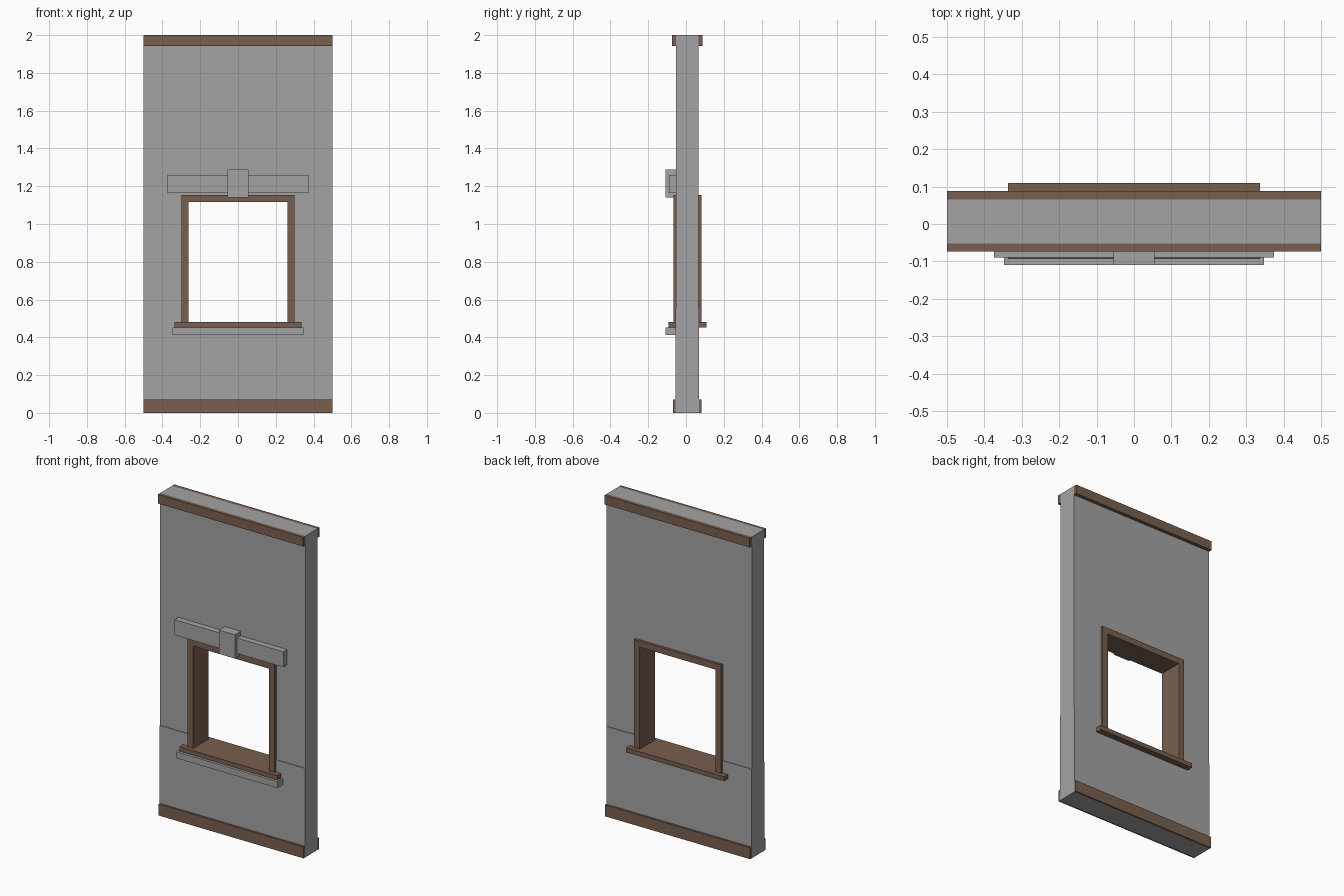
import bpy, bmesh

if "Cube" in bpy.data.objects:
    bpy.data.objects.remove(bpy.data.objects["Cube"])


def material(name, rgb):
    m = bpy.data.materials.new(name)
    m.diffuse_color = (*rgb, 1)
    m.use_nodes = True
    m.node_tree.nodes["Principled BSDF"].inputs["Base Color"].default_value = m.diffuse_color
    return m


GREY = material("grey plaster", (0.37, 0.37, 0.37))
BROWN = material("brown wood", (0.19, 0.115, 0.077))


def extrude_x(name, profile, half_width, mat):
    """Extrude a (y, z) outline symmetrically along x."""
    bm = bmesh.new()
    face = bm.faces.new([bm.verts.new((-half_width, y, z)) for y, z in profile])
    out = bmesh.ops.extrude_face_region(bm, geom=[face])
    verts = [v for v in out["geom"] if isinstance(v, bmesh.types.BMVert)]
    bmesh.ops.translate(bm, verts=verts, vec=(2 * half_width, 0, 0))
    bmesh.ops.recalc_face_normals(bm, faces=bm.faces)
    mesh = bpy.data.meshes.new(name)
    bm.to_mesh(mesh)
    bm.free()
    mesh.materials.append(mat)
    ob = bpy.data.objects.new(name, mesh)
    bpy.context.collection.objects.link(ob)
    return ob


def box(name, half_width, y, z, mat, x=0):
    ob = extrude_x(name, [(y[0], z[0]), (y[1], z[0]), (y[1], z[1]), (y[0], z[1])],
                   half_width, mat)
    ob.location.x = x
    return ob


# wall, slightly thicker below the ledge
F, B, STEP, LEDGE = -0.052, 0.066, 0.004, 0.555
wall = extrude_x("wall", [(F - STEP, 0), (B + STEP, 0), (B + STEP, LEDGE), (B, LEDGE),
                          (B, 2), (F, 2), (F, LEDGE), (F - STEP, LEDGE)], 0.5, GREY)

# window opening
cutter = box("opening_cutter", 0.28, (-0.3, 0.3), (0.465, 1.135), GREY)
cutter.hide_render = True
cut = wall.modifiers.new("opening", "BOOLEAN")
cut.object, cut.operation, cut.solver = cutter, "DIFFERENCE", "EXACT"
bpy.context.view_layer.objects.active = wall
bpy.ops.object.modifier_apply(modifier="opening")
bpy.data.objects.remove(cutter)

# top and bottom trim boards, front and back
for side, top_y, low_y in (("front", (-0.073, F), (-0.069, F)),
                           ("back", (B, 0.088), (B, 0.083))):
    box(f"top_trim_{side}", 0.5, top_y, (1.943, 2), BROWN)
    box(f"bottom_trim_{side}", 0.5, low_y, (0, 0.071), BROWN)

# wooden window frame
FRAME_Y = (-0.067, 0.082)
for side, x in (("left", -0.281), ("right", 0.281)):
    box(f"frame_post_{side}", 0.019, FRAME_Y, (0.48, 1.116), BROWN, x)
box("frame_head", 0.30, FRAME_Y, (1.116, 1.154), BROWN)
box("window_sill", 0.337, (-0.093, 0.109), (0.452, 0.48), BROWN)

# stone dressings on the front
box("stone_sill", 0.348, (-0.109, F), (0.412, 0.452), GREY)
box("lintel", 0.374, (-0.089, F), (1.164, 1.26), GREY)
box("keystone", 0.055, (-0.109, F), (1.14, 1.288), GREY)
